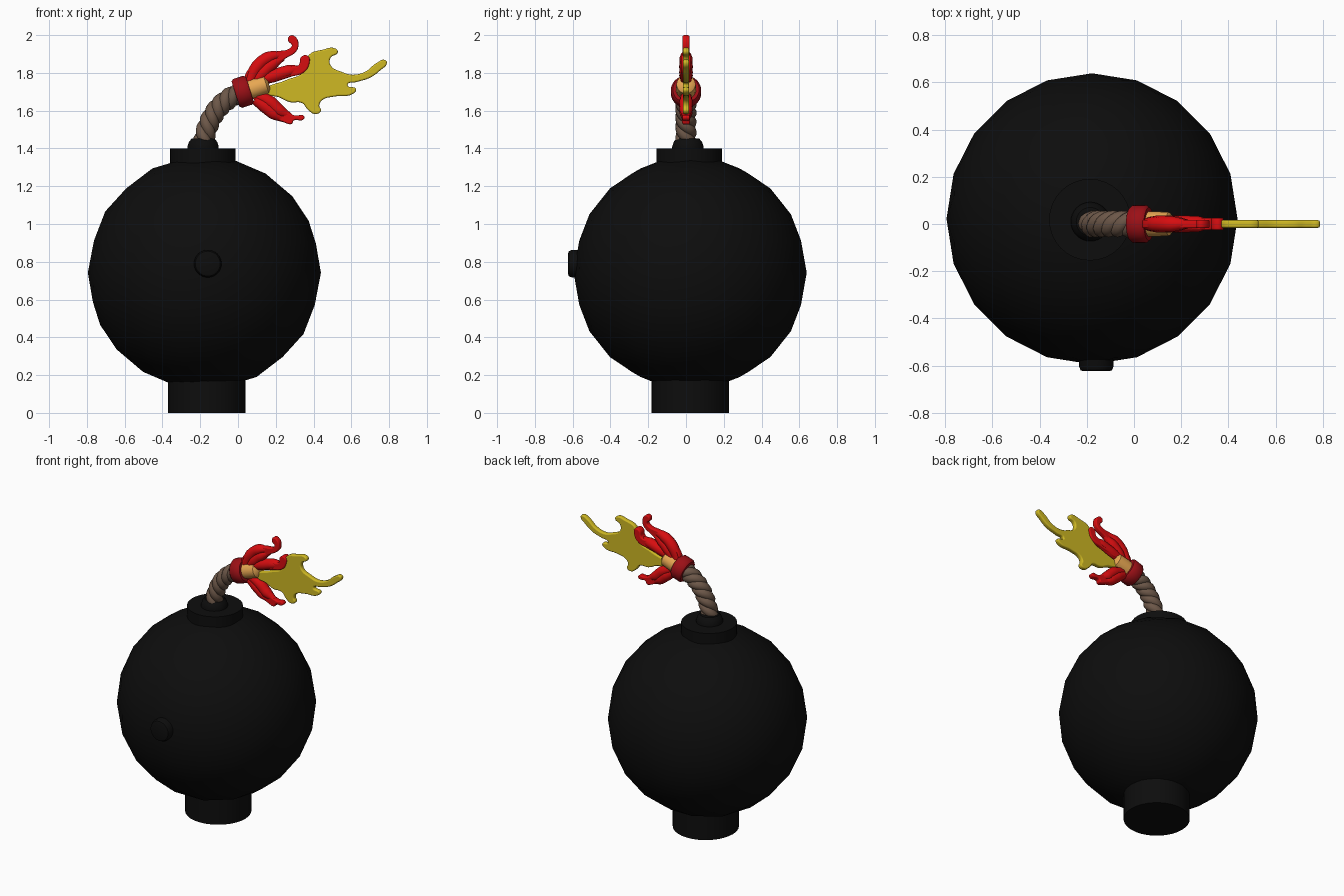
import bpy, bmesh, math
from mathutils import Vector

if "Cube" in bpy.data.objects:
    bpy.data.objects.remove(bpy.data.objects["Cube"])


def material(name, rgb):
    m = bpy.data.materials.new(name)
    m.diffuse_color = (*rgb, 1)
    m.use_nodes = True
    m.node_tree.nodes["Principled BSDF"].inputs["Base Color"].default_value = m.diffuse_color
    return m


BLACK = material("black iron", (0.004, 0.004, 0.004))
BROWN = material("rope brown", (0.15, 0.095, 0.065))
RED = material("flame red", (0.68, 0.004, 0.005))
DARK_RED = material("ring dark red", (0.33, 0.005, 0.008))
ORANGE = material("ember orange", (0.85, 0.41, 0.09))
YELLOW = material("flame yellow", (0.62, 0.48, 0.017))


def finish(obj, mat, angle=40):
    obj.data.materials.clear()
    obj.data.materials.append(mat)
    bpy.ops.object.select_all(action='DESELECT')
    obj.select_set(True)
    bpy.context.view_layer.objects.active = obj
    if obj.type == 'CURVE':
        bpy.ops.object.convert(target='MESH')
        obj = bpy.context.object
    bpy.ops.object.shade_smooth_by_angle(angle=math.radians(angle))
    return obj


def lathe(name, profile, loc, axis, mat, seg=32, closed=False):
    """Spin (radius, height) points round an axis."""
    bm = bmesh.new()
    rings = []
    for r, h in profile:
        rings.append([bm.verts.new((r * math.cos(2 * math.pi * i / seg),
                                    r * math.sin(2 * math.pi * i / seg), h)) for i in range(seg)])
    pairs = list(zip(rings, rings[1:]))
    if closed:
        pairs.append((rings[-1], rings[0]))
    else:
        bm.faces.new(rings[0][::-1])
        bm.faces.new(rings[-1])
    for a, b in pairs:
        for i in range(seg):
            j = (i + 1) % seg
            bm.faces.new((a[i], a[j], b[j], b[i]))
    bmesh.ops.recalc_face_normals(bm, faces=bm.faces)
    me = bpy.data.meshes.new(name)
    bm.to_mesh(me)
    bm.free()
    obj = bpy.data.objects.new(name, me)
    bpy.context.collection.objects.link(obj)
    obj.location = loc
    obj.rotation_euler = Vector(axis).to_track_quat('Z', 'Y').to_euler()
    return finish(obj, mat)


def plate(name, outline, half, bevel, mat):
    """Rounded flat flame from a smooth (x, z) outline."""
    cu = bpy.data.curves.new(name, 'CURVE')
    cu.dimensions = '2D'
    cu.fill_mode = 'BOTH'
    cu.extrude = half - bevel
    cu.bevel_depth = bevel
    cu.bevel_resolution = 2
    cu.offset = -bevel
    cu.resolution_u = 5
    sp = cu.splines.new('BEZIER')
    sp.bezier_points.add(len(outline) - 1)
    for p, (x, z) in zip(sp.bezier_points, outline):
        p.co = (x, z, 0)
        p.handle_left_type = p.handle_right_type = 'AUTO'
    sp.use_cyclic_u = True
    obj = bpy.data.objects.new(name, cu)
    bpy.context.collection.objects.link(obj)
    obj.rotation_euler = (math.pi / 2, 0, 0)
    return finish(obj, mat, 50)


def tube(name, points, radii, depth, mat, smooth_path=False):
    """Round tube along 3D points, tapered by radii."""
    cu = bpy.data.curves.new(name, 'CURVE')
    cu.dimensions = '3D'
    cu.bevel_depth = depth
    cu.bevel_resolution = 3
    cu.use_fill_caps = True
    cu.resolution_u = 5 if smooth_path else 1
    sp = cu.splines.new('BEZIER' if smooth_path else 'POLY')
    pts = sp.bezier_points if smooth_path else sp.points
    pts.add(len(points) - 1)
    for p, co, r in zip(pts, points, radii):
        p.co = co if smooth_path else (*co, 1)
        p.radius = r
        if smooth_path:
            p.handle_left_type = p.handle_right_type = 'AUTO'
    obj = bpy.data.objects.new(name, cu)
    bpy.context.collection.objects.link(obj)
    return finish(obj, mat, 60)


# Bomb body
bpy.ops.mesh.primitive_ico_sphere_add(subdivisions=3, radius=0.617, location=(-0.178, 0.022, 0.742))
body = bpy.context.object
body.name = "bomb_body"
finish(body, BLACK)

# Base, top collar, neck and front plug
UP, FRONT = (0, 0, 1), (0, -1, 0)
lathe("base", [(0.205, 0), (0.205, 0.22)], (-0.165, 0.022, 0), UP, BLACK)
lathe("top_collar", [(0.173, 1.26), (0.173, 1.40)], (-0.187, 0.018, 0), UP, BLACK)
lathe("neck", [(0.083, 1.38), (0.083, 1.41), (0.075, 1.435), (0.06, 1.452), (0.04, 1.454)],
      (-0.185, 0.01, 0), UP, BLACK)
lathe("front_plug", [(0.073, 0.5), (0.073, 0.605), (0.066, 0.62), (0.055, 0.624)],
      (-0.16, 0, 0.79), FRONT, BLACK)

# Twisted rope fuse: three strands wound round a bent path
A, B, C = Vector((-0.185, 0, 1.42)), Vector((-0.15, 0, 1.645)), Vector((0.03, 0, 1.70))
N = 48
for k in range(3):
    pts = []
    for i in range(N + 1):
        t = i / N
        centre = A * (1 - t) ** 2 + B * 2 * t * (1 - t) + C * t * t
        tangent = ((B - A) * (1 - t) + (C - B) * t).normalized()
        side = Vector((0, 1, 0))
        ang = 2 * math.pi * (k / 3 + 2.2 * t)
        pts.append(centre + 0.026 * (math.cos(ang) * side + math.sin(ang) * side.cross(tangent)))
    tube("rope_strand_%d" % (k + 1), pts, [1] * (N + 1), 0.031, BROWN)

# Red ring and glowing fuse tip
AXIS = (0.95, 0, 0.3)
lathe("fuse_ring", [(0.045, -0.04), (0.07, -0.04), (0.08, -0.028), (0.08, 0.028), (0.07, 0.04),
                    (0.045, 0.04)], (0.025, 0, 1.70), AXIS, DARK_RED, closed=True)
lathe("glowing_tip", [(0.052, -0.02), (0.054, 0.07), (0.05, 0.13), (0.03, 0.145)],
      (0.025, 0, 1.70), AXIS, ORANGE, 24)

# Yellow flame
plate("yellow_flame", [
    (.15, 1.70), (.25, 1.76), (.34, 1.80), (.375, 1.895), (.445, 1.922), (.52, 1.927), (.528, 1.908),
    (.49, 1.88), (.49, 1.84), (.55, 1.805), (.61, 1.79), (.68, 1.81), (.73, 1.85), (.78, 1.868),
    (.788, 1.85), (.755, 1.815), (.70, 1.775), (.63, 1.752), (.58, 1.735), (.625, 1.715),
    (.61, 1.69), (.51, 1.675), (.445, 1.655), (.43, 1.625), (.44, 1.60), (.41, 1.582),
    (.37, 1.605), (.34, 1.64), (.275, 1.645), (.22, 1.67)], 0.016, 0.008, YELLOW)

# Red flames
plate("upper_red_flame", [
    (.04, 1.755), (.07, 1.84), (.13, 1.895), (.21, 1.915), (.265, 1.925), (.285, 1.945),
    (.265, 1.97), (.275, 1.997), (.305, 1.99), (.32, 1.945), (.305, 1.91), (.25, 1.875),
    (.205, 1.84), (.17, 1.79), (.12, 1.745)], 0.018, 0.007, RED)
plate("inner_red_flame", [
    (.11, 1.77), (.20, 1.81), (.26, 1.835), (.32, 1.84), (.335, 1.885), (.37, 1.89),
    (.375, 1.84), (.345, 1.80), (.28, 1.78), (.22, 1.765), (.16, 1.75)], 0.026, 0.008, RED)
plate("lower_red_flame", [
    (.075, 1.69), (.13, 1.69), (.18, 1.665), (.225, 1.635), (.25, 1.60), (.30, 1.575),
    (.35, 1.57), (.345, 1.552), (.295, 1.548), (.285, 1.53), (.24, 1.54), (.18, 1.57),
    (.12, 1.61), (.09, 1.65)], 0.02, 0.007, RED)

# Raised ridges along the red flames
ridges = {
    "upper_ridge_outer": [(.06, 1.75), (.10, 1.83), (.16, 1.88), (.24, 1.90)],
    "upper_ridge_inner": [(.09, 1.75), (.13, 1.80), (.18, 1.845), (.24, 1.88)],
    "inner_ridge": [(.11, 1.76), (.19, 1.785), (.27, 1.81), (.34, 1.825)],
    "lower_ridge_outer": [(.09, 1.66), (.14, 1.625), (.19, 1.585), (.25, 1.55)],
    "lower_ridge_inner": [(.10, 1.68), (.17, 1.645), (.22, 1.60), (.28, 1.57)],
}
for name, line in ridges.items():
    tube(name, [(x, 0, z) for x, z in line], [0.8, 1, 0.95, 0.4], 0.036, RED, True)
